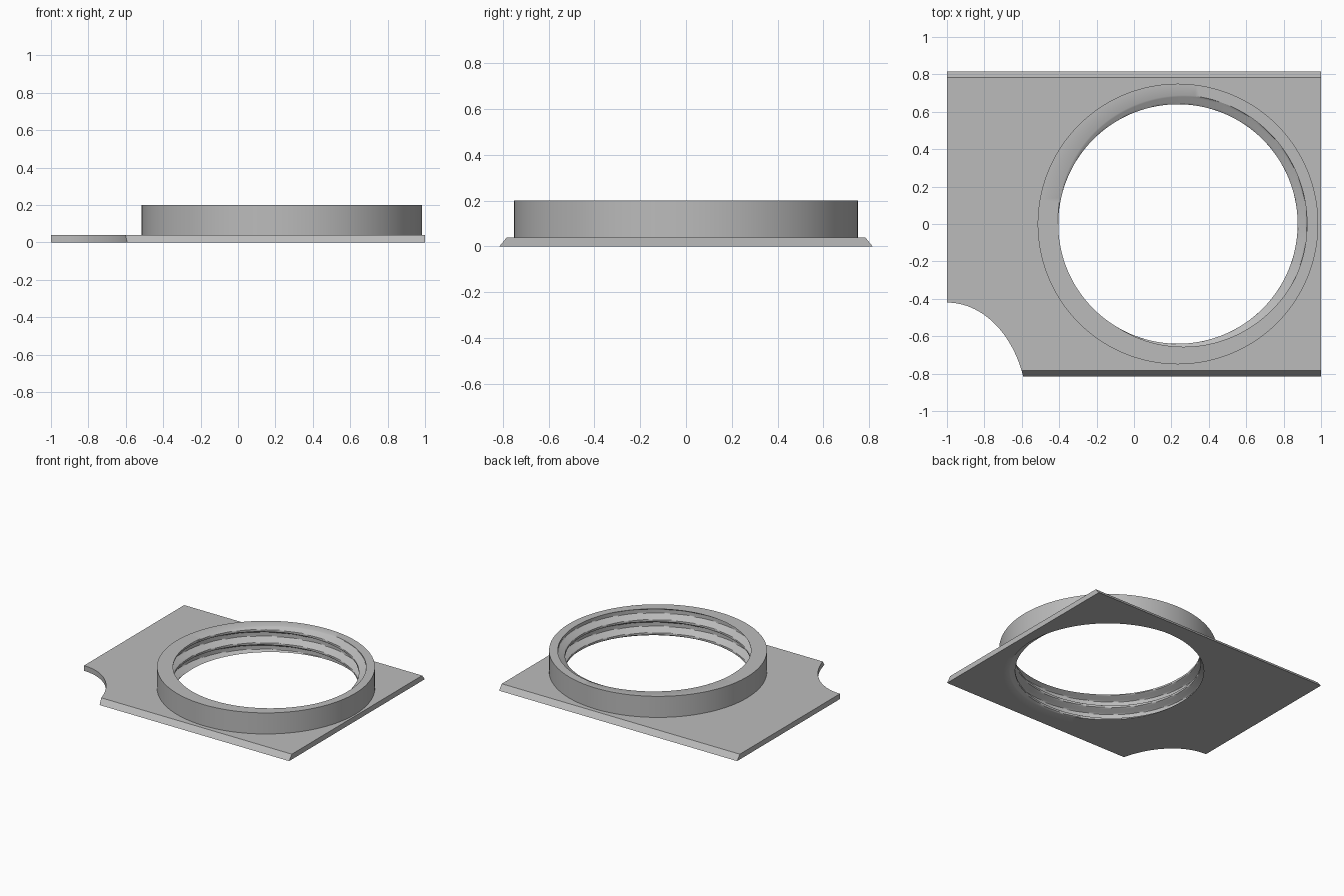
import bpy, bmesh, math

cube = bpy.data.objects.get("Cube")
if cube:
    bpy.data.objects.remove(cube, do_unlink=True)

grey = bpy.data.materials.new("light grey")
grey.use_nodes = True
colour = (0.5, 0.5, 0.5, 1)
grey.diffuse_color = colour
grey.node_tree.nodes["Principled BSDF"].inputs["Base Color"].default_value = colour

CENTRE_X = 0.235
PLATE_TOP = 0.04
HEIGHT = 0.2
OUTER, SEAT = 0.75, 0.72
ROOT, CREST, PITCH = 0.69, 0.64, 0.1
SEGMENTS, ROWS = 144, 48


def add_object(name, bm):
    bmesh.ops.recalc_face_normals(bm, faces=bm.faces)
    mesh = bpy.data.meshes.new(name)
    bm.to_mesh(mesh)
    bm.free()
    obj = bpy.data.objects.new(name, mesh)
    bpy.context.collection.objects.link(obj)
    mesh.materials.append(grey)
    return obj


def activate(obj):
    bpy.ops.object.select_all(action='DESELECT')
    obj.select_set(True)
    bpy.context.view_layer.objects.active = obj


def cut_cylinder(target, x, y, rx, ry):
    """Cut an upright elliptical hole through the target."""
    bm = bmesh.new()
    bmesh.ops.create_cone(bm, cap_ends=True, segments=SEGMENTS,
                          radius1=1, radius2=1, depth=1)
    bmesh.ops.scale(bm, vec=(rx, ry, 1), verts=bm.verts)
    bmesh.ops.translate(bm, vec=(x, y, 0), verts=bm.verts)
    cutter = add_object("cutter", bm)
    cutter.hide_render = True
    mod = target.modifiers.new("cut", 'BOOLEAN')
    mod.operation = 'DIFFERENCE'
    mod.solver = 'EXACT'
    mod.object = cutter
    activate(target)
    bpy.ops.object.modifier_apply(modifier=mod.name)
    bpy.data.objects.remove(cutter, do_unlink=True)


# Base plate: bevelled section swept along x, then cut
bm = bmesh.new()
section = [(-0.815, 0), (0.815, 0), (0.782, PLATE_TOP), (-0.782, PLATE_TOP)]
face = bm.faces.new([bm.verts.new((-1, y, z)) for y, z in section])
sweep = bmesh.ops.extrude_face_region(bm, geom=[face])
moved = [v for v in sweep["geom"] if isinstance(v, bmesh.types.BMVert)]
bmesh.ops.translate(bm, vec=(2, 0, 0), verts=moved)
plate = add_object("base_plate", bm)
cut_cylinder(plate, CENTRE_X, 0, SEAT, SEAT)
cut_cylinder(plate, -1, -1.0, 0.43, 0.58)


# Collar: ring with a helical thread on its inner wall
def thread_radius(angle, z):
    phase = (z - HEIGHT) / PITCH - (angle - math.radians(30)) / math.tau
    away = abs(phase - round(phase)) * 360
    blend = min(max((away - 55) / 95, 0), 1)
    return ROOT + (CREST - ROOT) * blend


bm = bmesh.new()
loops = []
for i in range(SEGMENTS):
    angle = math.tau * i / SEGMENTS
    heights = [HEIGHT * j / ROWS for j in range(ROWS + 1)]
    profile = [(thread_radius(angle, z), z) for z in heights]
    profile += [(OUTER, HEIGHT), (OUTER, PLATE_TOP - 0.002),
                (SEAT, PLATE_TOP - 0.002), (SEAT, 0)]
    loops.append([bm.verts.new((CENTRE_X + r * math.cos(angle),
                                r * math.sin(angle), z)) for r, z in profile])
for i, a in enumerate(loops):
    b = loops[(i + 1) % SEGMENTS]
    for j in range(len(a)):
        k = (j + 1) % len(a)
        bm.faces.new((a[j], b[j], b[k], a[k]))
collar = add_object("threaded_collar", bm)

for obj in (plate, collar):
    activate(obj)
    bpy.ops.object.shade_smooth_by_angle(angle=math.radians(30))
